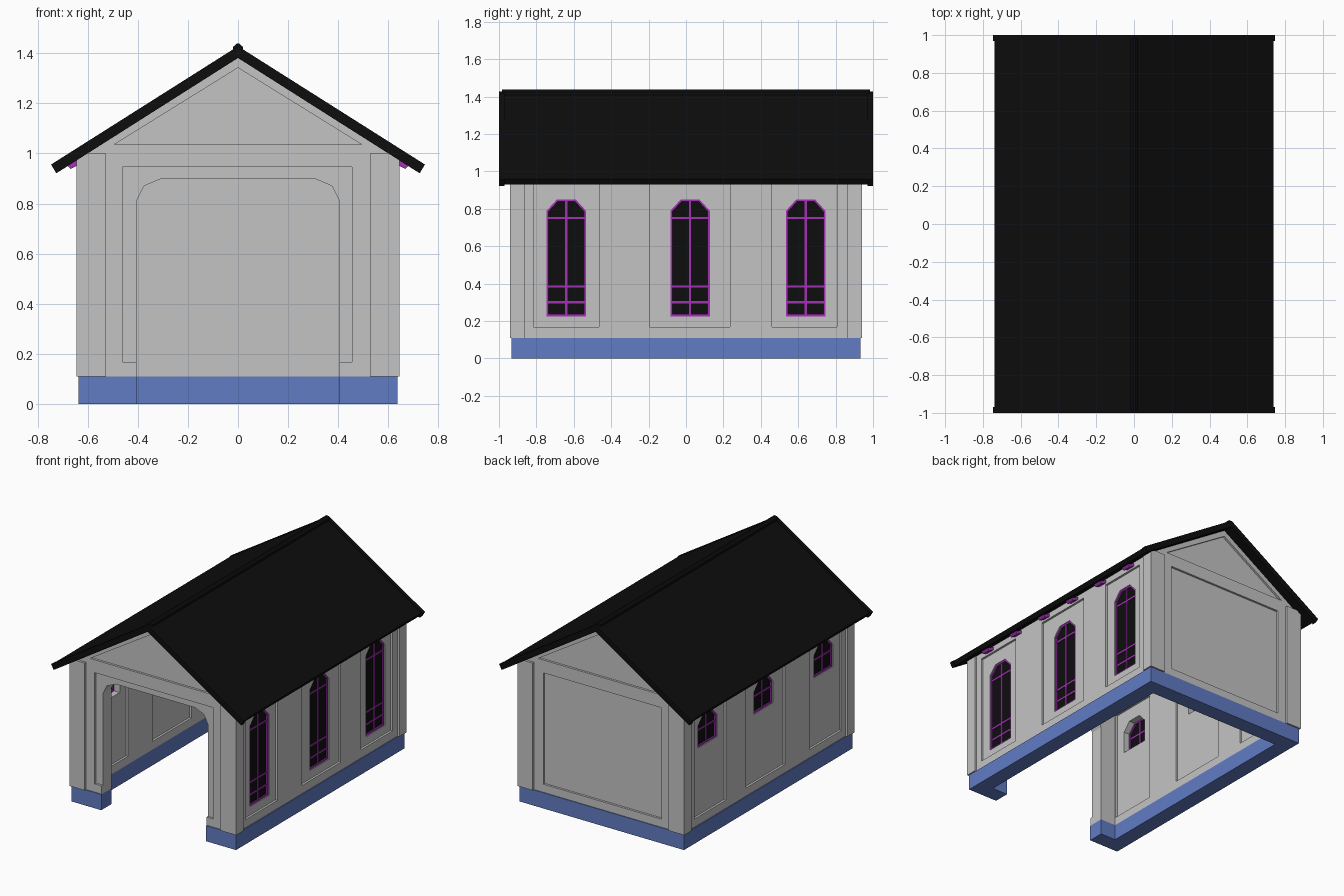
import bpy
import bmesh

old = bpy.data.objects.get("Cube")
if old:
    bpy.data.objects.remove(old, do_unlink=True)


def material(name, rgb):
    m = bpy.data.materials.new(name)
    m.use_nodes = True
    m.diffuse_color = (*rgb, 1)
    m.node_tree.nodes["Principled BSDF"].inputs["Base Color"].default_value = (*rgb, 1)
    return m


GREY = material("grey plaster", (0.55, 0.55, 0.55))
BLUE = material("blue plinth", (0.12, 0.20, 0.55))
BLACK = material("black slate", (0.004, 0.004, 0.004))
PURPLE = material("purple trim", (0.38, 0.03, 0.48))


def prism(name, outline, axis, lo, hi, mat):
    """Extrude a 2D outline (x,z for axis y; y,z for axis x) from lo to hi."""
    bm = bmesh.new()
    place = (lambda p, t: (p[0], t, p[1])) if axis == "y" else (lambda p, t: (t, p[0], p[1]))
    ends = [[bm.verts.new(place(p, t)) for p in outline] for t in sorted((lo, hi))]
    for ring in ends:
        bm.faces.new(ring)
    n = len(outline)
    for i in range(n):
        j = (i + 1) % n
        bm.faces.new((ends[0][i], ends[0][j], ends[1][j], ends[1][i]))
    bmesh.ops.recalc_face_normals(bm, faces=bm.faces)
    mesh = bpy.data.meshes.new(name)
    bm.to_mesh(mesh)
    bm.free()
    mesh.materials.append(mat)
    obj = bpy.data.objects.new(name, mesh)
    bpy.context.scene.collection.objects.link(obj)
    return obj


def rect(a, b, z0, z1):
    return [(a, z0), (b, z0), (b, z1), (a, z1)]


def cut(target, outline, axis, lo, hi):
    """Subtract a prism from the target and discard the cutter."""
    cutter = prism("cutter", outline, axis, lo, hi, target.data.materials[0])
    mod = target.modifiers.new("cut", "BOOLEAN")
    mod.operation = "DIFFERENCE"
    mod.solver = "EXACT"
    mod.object = cutter
    bpy.context.view_layer.objects.active = target
    bpy.ops.object.modifier_apply(modifier=mod.name)
    bpy.data.objects.remove(cutter, do_unlink=True)


def window_arch(c, z0, inset=0.0):
    w, t = 0.105 - inset, 0.85 - inset
    s, k = 0.79 - inset * 0.4, 0.05 - inset * 0.4
    return [(c - w, z0 + inset), (c + w, z0 + inset), (c + w, s),
            (c + k, t), (c - k, t), (c - w, s)]


WX, WY = 0.63, 0.927        # outer wall faces
IX, IY = 0.525, 0.82        # inner wall faces
DEPTH = 0.015               # panel recess

half_door = [(0.405, -0.1), (0.405, 0.81), (0.375, 0.87), (0.305, 0.90)]
door = half_door + [(-x, z) for x, z in reversed(half_door)]

# Plinth ring, open at the doorway
plinth = prism("plinth", rect(-0.637, 0.637, 0, 0.11), "y", -0.932, 0.932, BLUE)
cut(plinth, rect(-IX, IX, -0.1, 0.3), "y", -IY, IY)
cut(plinth, door, "y", -1.1, -0.7)

# Gabled walls, hollow inside
gable = [(-WX, 0.11), (WX, 0.11), (WX, 1.0), (0, 1.40), (-WX, 1.0)]
walls = prism("walls", gable, "y", -WY, WY, GREY)
cut(walls, rect(-IX, IX, 0, 2), "y", -IY, IY)

# Recessed panels in both gable ends
for s in (-1, 1):
    near, far = s * (WY - DEPTH), s * (WY + 0.1)
    cut(walls, rect(-0.46, 0.455, 0.167, 0.945), "y", near, far)
    cut(walls, [(-0.495, 1.035), (0.495, 1.035), (0, 1.342)], "y", near, far)
cut(walls, door, "y", -1.1, -0.7)

# Side panels and windows: tall on one side, short on the other
bays = [(-0.64, -0.815, -0.465), (0.022, -0.195, 0.235), (0.64, 0.46, 0.807)]
for s, side, sill, bars in ((1, "left", 0.225, (0.75, 0.385, 0.30)),
                            (-1, "right", 0.635, (0.75,))):
    for i, (c, a, b) in enumerate(bays):
        cut(walls, rect(a, b, 0.167, 0.945), "x", s * (WX - DEPTH), s * (WX + 0.1))
        cut(walls, rect(a, b, 0.167, 0.945), "x", s * (IX - 0.1), s * (IX + DEPTH))
        cut(walls, window_arch(c, sill), "x", s * 0.4, s * 0.8)
        tag = f"{side}_window_{i + 1}"
        prism(tag + "_glass", window_arch(c, sill, 0.002), "x", s * 0.592, s * 0.600, BLACK)
        frame = prism(tag + "_frame", window_arch(c, sill), "x", s * 0.583, s * 0.609, PURPLE)
        cut(frame, window_arch(c, sill, 0.011), "x", s * 0.5, s * 0.7)
        prism(tag + "_mullion", rect(c - 0.006, c + 0.006, sill, 0.848),
              "x", s * 0.586, s * 0.606, PURPLE)
        for z in bars:
            prism(tag + "_glazing_bar", rect(c - 0.104, c + 0.104, z - 0.006, z + 0.006),
                  "x", s * 0.587, s * 0.605, PURPLE)

# Corner pilasters
for sx in (-1, 1):
    for sy in (-1, 1):
        prism("corner_pilaster", rect(sx * 0.526, sx * 0.645, 0.11, 1.0),
              "y", sy * 0.862, sy * 0.942, GREY)

# Roof slopes with end boards
slope = [(0, 1.422), (0.738, 0.958), (0.721, 0.93), (0, 1.385)]
board = [(0, 1.428), (0.746, 0.956), (0.725, 0.921), (0, 1.381)]
for s, side in ((1, "left"), (-1, "right")):
    prism(side + "_roof_slope", [(s * x, z) for x, z in slope], "y", -0.985, 0.985, BLACK)
    for e in (-1, 1):
        prism(side + "_end_board", [(s * x, z) for x, z in board],
              "y", e * 0.97, e * 1.0, BLACK)

    # Rafter tails under the eaves
    tail = [(0.61, 0.99), (0.683, 0.953), (0.668, 0.938), (0.61, 0.968)]
    for i in range(6):
        y = -0.72 + i * 0.288
        prism(side + "_rafter_tail", [(s * x, z) for x, z in tail],
              "y", y - 0.03, y + 0.03, PURPLE)

# Ridge cap
prism("ridge_cap", [(-0.02, 1.405), (0.02, 1.405), (0.02, 1.425),
                    (0.006, 1.438), (-0.006, 1.438), (-0.02, 1.425)],
      "y", -0.983, 0.983, BLACK)
